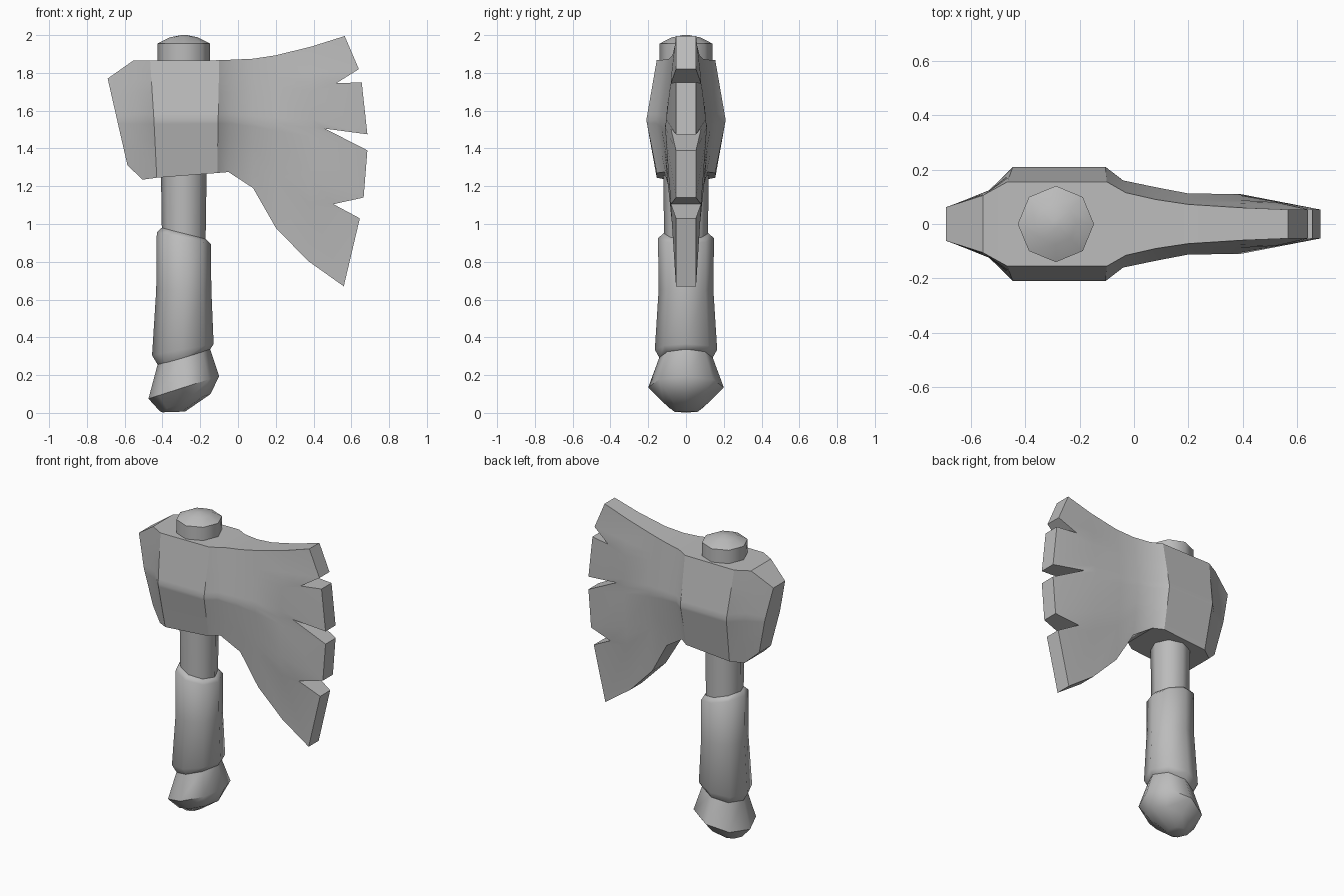
import bpy
import bmesh
import math

if "Cube" in bpy.data.objects:
    bpy.data.objects.remove(bpy.data.objects["Cube"], do_unlink=True)

GREY = (0.5, 0.5, 0.5, 1.0)
grey = bpy.data.materials.new("plain_grey")
grey.diffuse_color = GREY
grey.use_nodes = True
grey.node_tree.nodes["Principled BSDF"].inputs["Base Color"].default_value = GREY


def finish(bm, name, angle):
    """Turn a bmesh into a shaded object."""
    bmesh.ops.recalc_face_normals(bm, faces=bm.faces)
    mesh = bpy.data.meshes.new(name)
    bm.to_mesh(mesh)
    bm.free()
    mesh.materials.append(grey)
    obj = bpy.data.objects.new(name, mesh)
    bpy.context.collection.objects.link(obj)
    bpy.ops.object.select_all(action="DESELECT")
    obj.select_set(True)
    bpy.context.view_layer.objects.active = obj
    bpy.ops.object.shade_smooth_by_angle(angle=math.radians(angle))
    return obj


def turned(name, rings, sides=8):
    """Loft rings of (centre x, centre z, radius x, radius y, rise toward +x)."""
    bm = bmesh.new()
    loops = []
    for cx, cz, rx, ry, rise in rings:
        loop = []
        for i in range(sides):
            a = math.tau * i / sides
            loop.append(bm.verts.new((cx + rx * math.cos(a), ry * math.sin(a),
                                      cz + rise * math.cos(a))))
        loops.append(loop)
    for low, high in zip(loops, loops[1:]):
        for i in range(sides):
            j = (i + 1) % sides
            bm.faces.new((low[i], low[j], high[j], high[i]))
    bm.faces.new(loops[0])
    bm.faces.new(loops[-1])
    return finish(bm, name, 50)


def mix(a, b, t):
    return a + (b - a) * t


# Handle parts, each listed from bottom to top
X = -0.287
turned("pommel", [(-0.34, 0.005, 0.06, 0.06, 0.002),
                  (-0.28, 0.055, 0.135, 0.12, 0.045),
                  (X, 0.135, 0.187, 0.2, 0.06),
                  (X, 0.31, 0.135, 0.135, 0.04)])
turned("grip", [(X, 0.29, 0.135, 0.14, 0.04),
                (-0.292, 0.335, 0.163, 0.165, 0.03),
                (X, 0.65, 0.146, 0.145, 0),
                (X, 0.925, 0.143, 0.148, -0.03),
                (X, 0.95, 0.118, 0.12, -0.03)])
turned("shaft", [(X, 0.88, 0.115, 0.115, 0),
                 (X, 1.35, 0.122, 0.122, 0)])
turned("top_knob", [(X, 1.8, 0.14, 0.14, 0),
                    (X, 1.955, 0.14, 0.14, 0),
                    (X, 1.988, 0.075, 0.075, 0),
                    (X, 2.0, 0.015, 0.015, 0)])

# Head sections: top x z, middle x z, bottom x z, rim and middle half widths
SECTIONS = [
    (-0.69, 1.77, -0.64, 1.55, -0.585, 1.31, 0.062, 0.08),
    (-0.555, 1.865, -0.53, 1.55, -0.505, 1.235, 0.105, 0.125),
    (-0.465, 1.865, -0.445, 1.55, -0.43, 1.245, 0.155, 0.21),
    (-0.10, 1.867, -0.105, 1.55, -0.11, 1.27, 0.155, 0.21),
    (-0.03, 1.87, -0.04, 1.55, -0.05, 1.275, 0.115, 0.16),
    (0.08, 1.875, 0.08, 1.54, 0.08, 1.19, 0.09, 0.135),
    (0.20, 1.893, 0.20, 1.53, 0.20, 0.98, 0.072, 0.112),
    (0.39, 1.94, 0.39, 1.51, 0.37, 0.805, 0.06, 0.11),
]
# Notched cutting edge from top to bottom, with the row spacing behind it
EDGE = [(0.565, 1.995), (0.64, 1.82), (0.52, 1.745), (0.655, 1.75),
        (0.685, 1.475), (0.46, 1.505), (0.685, 1.39), (0.665, 1.14),
        (0.505, 1.105), (0.645, 1.03), (0.56, 0.67)]
ROWS = [0, 0.13, 0.18, 0.22, 0.36, 0.4, 0.44, 0.63, 0.68, 0.74, 1]
NOTCHES = (2, 5, 8)
MIDDLE = 0.4

columns = []
for tx, tz, mx, mz, bx, bz, rim, mid in SECTIONS:
    column = []
    for t in ROWS:
        if t <= MIDDLE:
            f = t / MIDDLE
            column.append((mix(tx, mx, f), mix(tz, mz, f), mix(rim, mid, f)))
        else:
            f = (t - MIDDLE) / (1 - MIDDLE)
            column.append((mix(mx, bx, f), mix(mz, bz, f), mix(mid, rim, f)))
    columns.append(column)
columns.append([(x, z, 0.08 if i in NOTCHES else 0.053)
                for i, (x, z) in enumerate(EDGE)])

# Axe head: two mirrored skins joined around the rim
bm = bmesh.new()
front, back = [[[bm.verts.new((x, side * w, z)) for x, z, w in column]
                for column in columns] for side in (-1, 1)]
last_col, last_row = len(columns) - 1, len(ROWS) - 1
for skin in (front, back):
    for c in range(last_col):
        for r in range(last_row):
            bm.faces.new((skin[c][r], skin[c + 1][r],
                          skin[c + 1][r + 1], skin[c][r + 1]))
for c in range(last_col):
    for r in (0, last_row):
        bm.faces.new((front[c][r], front[c + 1][r], back[c + 1][r], back[c][r]))
for r in range(last_row):
    for c in (0, last_col):
        bm.faces.new((front[c][r], front[c][r + 1], back[c][r + 1], back[c][r]))
finish(bm, "axe_head", 30)
